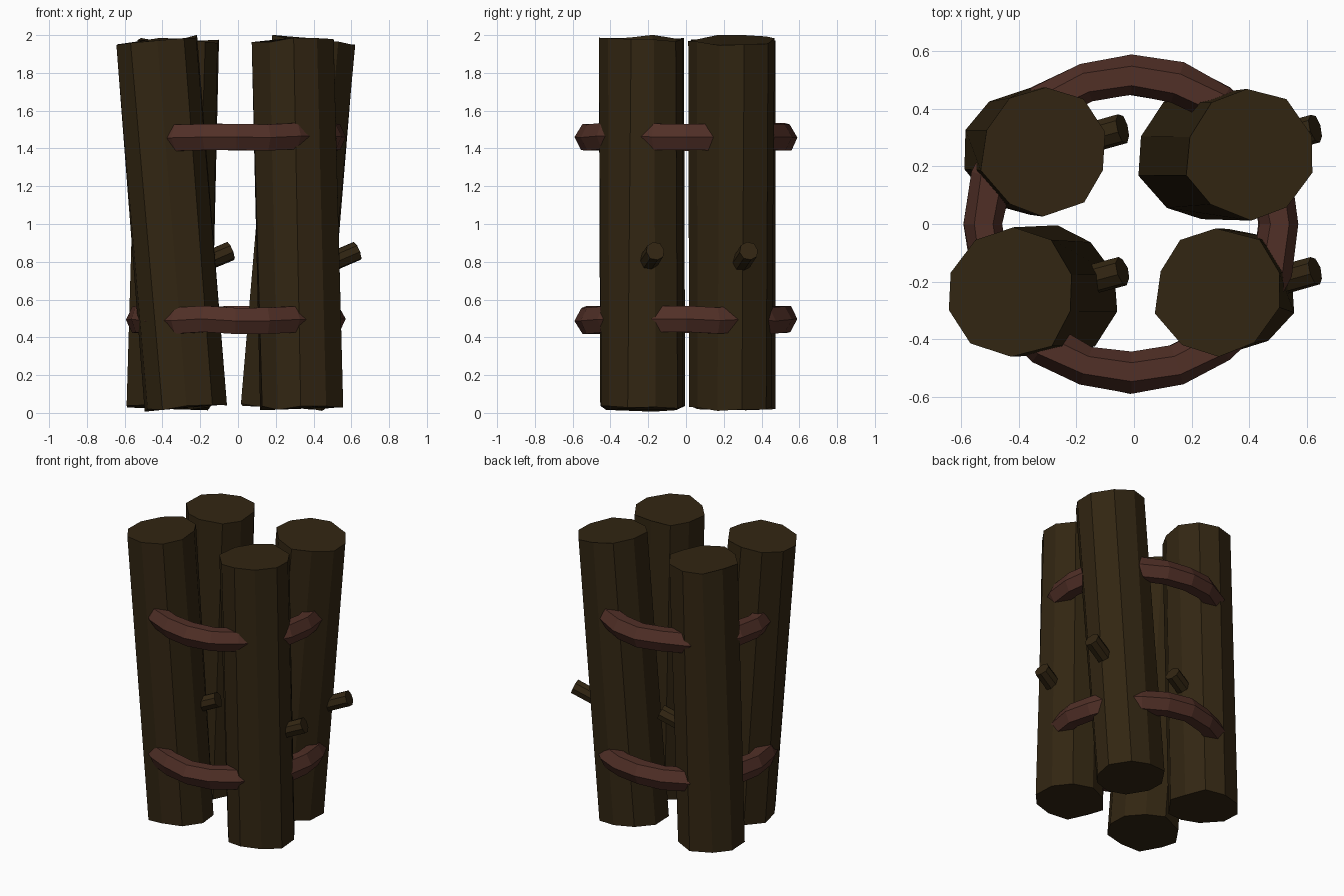
import bpy, bmesh, math, random
from mathutils import Vector, Matrix

if "Cube" in bpy.data.objects:
    bpy.data.objects.remove(bpy.data.objects["Cube"])

random.seed(4)


def material(name, rgb):
    m = bpy.data.materials.new(name)
    m.diffuse_color = (*rgb, 1)
    m.use_nodes = True
    m.node_tree.nodes["Principled BSDF"].inputs["Base Color"].default_value = m.diffuse_color
    return m


BARK = material("dark bark", (0.032, 0.019, 0.006))
ROPE = material("red brown rope", (0.082, 0.029, 0.020))


def finish(bm, name, mat):
    bmesh.ops.recalc_face_normals(bm, faces=bm.faces)
    me = bpy.data.meshes.new(name)
    bm.to_mesh(me)
    bm.free()
    me.materials.append(mat)
    ob = bpy.data.objects.new(name, me)
    bpy.context.collection.objects.link(ob)


def cylinder(name, a, b, radius, sides, phase, jitter, mat):
    """Faceted cylinder from a to b with slightly uneven corners."""
    a, b = Vector(a), Vector(b)
    axis = b - a
    # shortest rotation of z onto the axis keeps the facets aligned
    rot = Vector((0, 0, 1)).rotation_difference(axis).to_matrix().to_4x4()
    bm = bmesh.new()
    rings = []
    for h in (0, axis.length):
        ring = []
        for i in range(sides):
            t = phase + math.tau * i / sides
            p = Vector((radius * math.cos(t), radius * math.sin(t), h))
            p += Vector([random.uniform(-jitter, jitter) for _ in range(3)])
            ring.append(bm.verts.new(Matrix.Translation(a) @ rot @ p))
        rings.append(ring)
    low, high = rings
    for i in range(sides):
        j = (i + 1) % sides
        bm.faces.new((low[i], low[j], high[j], high[i]))
    bm.faces.new(low[::-1])
    bm.faces.new(high)
    finish(bm, name, mat)


# Four leaning logs: bottom centre, top centre
logs = {
    "front_left": ((-0.275, -0.235), (-0.428, -0.237)),
    "front_right": ((0.337, -0.235), (0.295, -0.232)),
    "back_left": ((-0.367, 0.25), (-0.31, 0.247)),
    "back_right": ((0.238, 0.235), (0.40, 0.243)),
}
for name, (lo, hi) in logs.items():
    cylinder(name + "_log", (*lo, 0.03), (*hi, 1.975), 0.224, 10,
             math.radians(18), 0.011, BARK)

# Cut branch stub on each log
for name in logs:
    x = -0.04 if "left" in name else 0.63
    y = -0.163 if "front" in name else 0.332
    tip = Vector((x, y, 0.857))
    base = tip - Vector((0.9, 0.25, 0.38)).normalized() * 0.26
    cylinder(name + "_branch_stub", base, tip, 0.052, 8, math.radians(22.5), 0.002, BARK)


# Rope rings tying the logs together
def rope(name, z, rx, ry, cx, segments=20, sides=6):
    bm = bmesh.new()
    rings = []
    for i in range(segments):
        t = math.tau * i / segments
        lift = random.uniform(-0.006, 0.006)
        ring = []
        for j in range(sides):
            s = math.tau * j / sides
            d = 0.07 * math.cos(s) + random.uniform(-0.006, 0.006)
            ring.append(bm.verts.new((cx + (rx + d) * math.cos(t),
                                      (ry + d) * math.sin(t),
                                      z + lift + 0.08 * math.sin(s))))
        rings.append(ring)
    for i in range(segments):
        a, b = rings[i], rings[(i + 1) % segments]
        for j in range(sides):
            k = (j + 1) % sides
            bm.faces.new((a[j], b[j], b[k], a[k]))
    finish(bm, name, ROPE)


rope("lower_rope", 0.492, 0.515, 0.516, -0.013)
rope("upper_rope", 1.460, 0.515, 0.518, -0.008)
